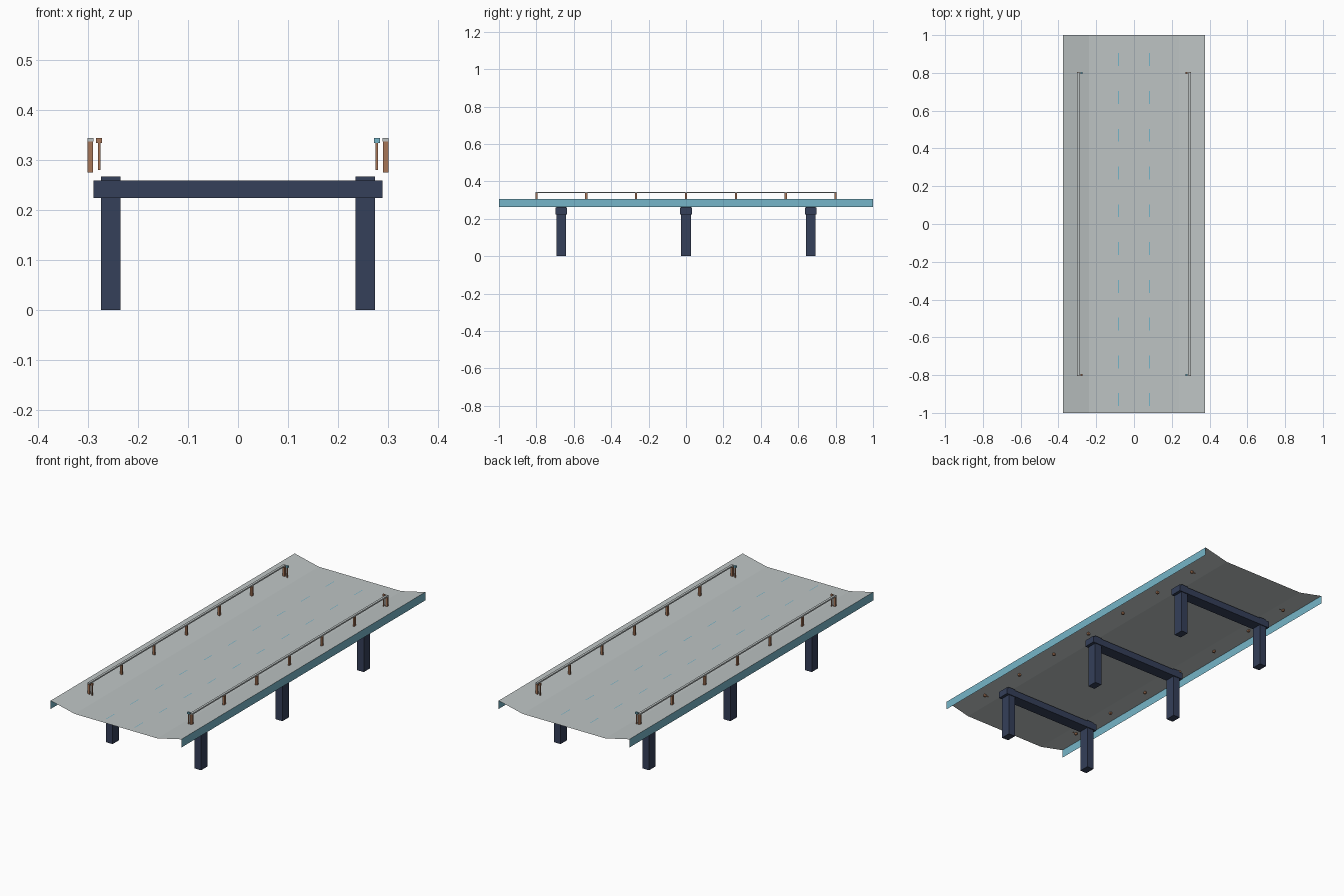
import bpy
import bmesh

cube = bpy.data.objects.get("Cube")
if cube:
    bpy.data.objects.remove(cube, do_unlink=True)


def material(name, rgb):
    mat = bpy.data.materials.new(name)
    mat.use_nodes = True
    colour = (*rgb, 1)
    mat.diffuse_color = colour
    mat.node_tree.nodes["Principled BSDF"].inputs["Base Color"].default_value = colour
    return mat


GREY = material("pale_grey", (0.51, 0.55, 0.55))
BLUE = material("sky_blue", (0.18, 0.46, 0.58))
NAVY = material("dark_navy", (0.035, 0.05, 0.1))
BROWN = material("brown", (0.39, 0.18, 0.095))


def finish(name, bm, mat):
    mesh = bpy.data.meshes.new(name)
    bm.to_mesh(mesh)
    bm.free()
    mesh.materials.append(mat)
    obj = bpy.data.objects.new(name, mesh)
    bpy.context.collection.objects.link(obj)
    return obj


def box(name, x, y, z, mat):
    """Box from (low, high) ranges along each axis."""
    bm = bmesh.new()
    bmesh.ops.create_cube(bm, size=1)
    for v in bm.verts:
        for axis, (low, high) in enumerate((x, y, z)):
            v.co[axis] = low if v.co[axis] < 0 else high
    return finish(name, bm, mat)


def sheet(name, profile, y0, y1, mat):
    """Thin sheet swept along y from an (x, z) profile."""
    bm = bmesh.new()
    rows = [[bm.verts.new((x, y, z)) for x, z in profile] for y in (y0, y1)]
    for i in range(len(profile) - 1):
        bm.faces.new((rows[0][i], rows[0][i + 1], rows[1][i + 1], rows[1][i]))
    return finish(name, bm, mat)


def around(centre, half):
    return (centre - half, centre + half)


EDGE, EDGE_Z = 0.375, 0.305
BEND, ROAD_Z = 0.237, 0.273

# Deck with raised margins
sheet("deck", [(-EDGE, EDGE_Z), (-BEND, ROAD_Z), (BEND, ROAD_Z), (EDGE, EDGE_Z)],
      -1, 1, GREY)

# Hanging side skirts, facing outwards
sheet("left_skirt", [(EDGE, EDGE_Z), (EDGE, 0.262)], -1, 1, BLUE)
sheet("right_skirt", [(-EDGE, 0.262), (-EDGE, EDGE_Z)], -1, 1, BLUE)

# Dashed lane lines
for side in (-1, 1):
    for i in range(10):
        x, y = 0.082 * side, 0.87 - 0.2 * i
        sheet("lane_dash", [(x - 0.002, ROAD_Z + 0.001), (x + 0.002, ROAD_Z + 0.001)],
              y - 0.034, y + 0.034, BLUE)

# Supports: two legs and a crossbeam each
for y in (-0.667, 0, 0.667):
    box("crossbeam", (-0.289, 0.289), around(y, 0.031), (0.224, 0.259), NAVY)
    for side in (-1, 1):
        box("support_leg", around(0.254 * side, 0.0195), around(y, 0.0265),
            (0, 0.267), NAVY)

# Railings
for side in (-1, 1):
    x = 0.295 * side
    box("handrail", around(x, 0.006), (-0.803, 0.803), (0.337, 0.344), GREY)
    for i in range(7):
        box("rail_post", around(x, 0.0055), around(-0.8 + i * 1.6 / 6, 0.0055),
            (0.275, 0.337), BROWN)
    # Small capped posts inside each rail end
    for end in (-1, 1):
        xi = 0.2775 * side
        box("end_post", around(xi, 0.0025), around(0.8 * end, 0.003),
            (0.28, 0.335), BROWN)
        box("end_post_cap", around(xi, 0.006), around(0.8 * end, 0.005),
            (0.334, 0.344), BLUE if side != end else BROWN)
